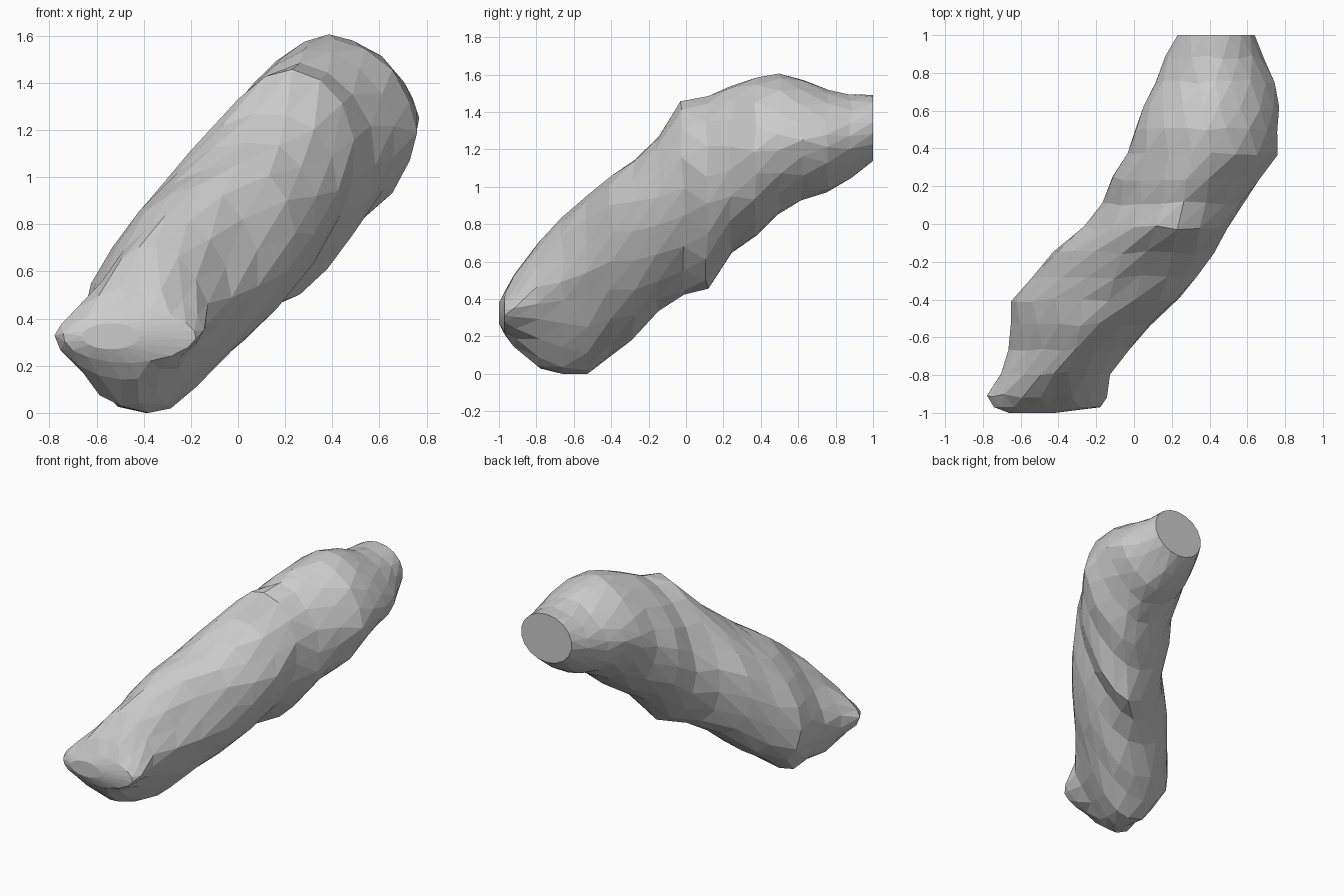
import bpy, bmesh, math, random

random.seed(4)
SIDES = 18

# Slices along the limb: y, x min, x max, z min, z max, slant, pinch (1 = oval, more = diamond)
SLICES = [
    (-1.00, -0.66, -0.42, 0.27, 0.38, 0.0, 1.0),
    (-0.97, -0.74, -0.18, 0.21, 0.44, 0.05, 1.1),
    (-0.91, -0.77, -0.15, 0.14, 0.54, 0.10, 1.25),
    (-0.79, -0.71, -0.13, 0.03, 0.71, 0.20, 1.3),
    (-0.66, -0.66, -0.03, 0.00, 0.83, 0.25, 1.25),
    (-0.53, -0.65, 0.08, 0.00, 0.96, 0.32, 1.15),
    (-0.40, -0.64, 0.23, 0.10, 1.05, 0.40, 1.05),
    (-0.28, -0.54, 0.33, 0.19, 1.15, 0.37, 1.05),
    (-0.15, -0.42, 0.42, 0.34, 1.27, 0.31, 1.05),
    (-0.02, -0.26, 0.49, 0.43, 1.45, 0.30, 1.12),
    (0.11, -0.16, 0.58, 0.47, 1.47, 0.20, 1.12),
    (0.24, -0.12, 0.67, 0.65, 1.53, 0.16, 1.12),
    (0.37, -0.03, 0.75, 0.74, 1.59, 0.08, 1.15),
    (0.50, 0.01, 0.76, 0.85, 1.60, 0.04, 1.22),
    (0.62, 0.06, 0.76, 0.93, 1.57, 0.0, 1.22),
    (0.75, 0.11, 0.75, 0.97, 1.52, 0.0, 1.22),
    (0.88, 0.17, 0.69, 1.05, 1.49, 0.0, 1.1),
    (1.00, 0.23, 0.64, 1.14, 1.49, 0.0, 1.0),
]


def pinched(v, p):
    return math.copysign(abs(v) ** p, v)


bm = bmesh.new()
rings = []
for i, (y, x0, x1, z0, z1, slant, pinch) in enumerate(SLICES):
    end = i in (0, len(SLICES) - 1)
    ring = []
    for k in range(SIDES):
        # alternate slices are turned half a step for staggered triangles
        t = math.tau * (k + 0.5 * (i % 2)) / SIDES
        grow = 1.01 if end else 1.01 + random.uniform(-0.02, 0.02)
        dy = 0 if end or i == 1 else random.uniform(-0.012, 0.012)
        x = (x0 + x1) / 2 + (x1 - x0) / 2 * grow * pinched(math.cos(t), pinch)
        z = (z0 + z1) / 2 + (z1 - z0) / 2 * grow * pinched(math.sin(t + math.asin(slant)), pinch)
        ring.append(bm.verts.new((x, y + dy, max(0, z))))
    rings.append(ring)

# Faceted skin between neighbouring slices
for i, (a, b) in enumerate(zip(rings, rings[1:])):
    for k in range(SIDES):
        n = (k + 1) % SIDES
        if i % 2 == 0:
            bm.faces.new((a[k], a[n], b[k]))
            bm.faces.new((a[n], b[n], b[k]))
        else:
            bm.faces.new((a[k], b[n], b[k]))
            bm.faces.new((a[k], a[n], b[n]))

# Flat end caps
bm.faces.new(rings[0])
bm.faces.new(rings[-1])
bmesh.ops.recalc_face_normals(bm, faces=bm.faces)

mesh = bpy.data.meshes.new("bent_limb")
bm.to_mesh(mesh)
bm.free()
limb = bpy.data.objects.new("bent_limb", mesh)
bpy.context.collection.objects.link(limb)
